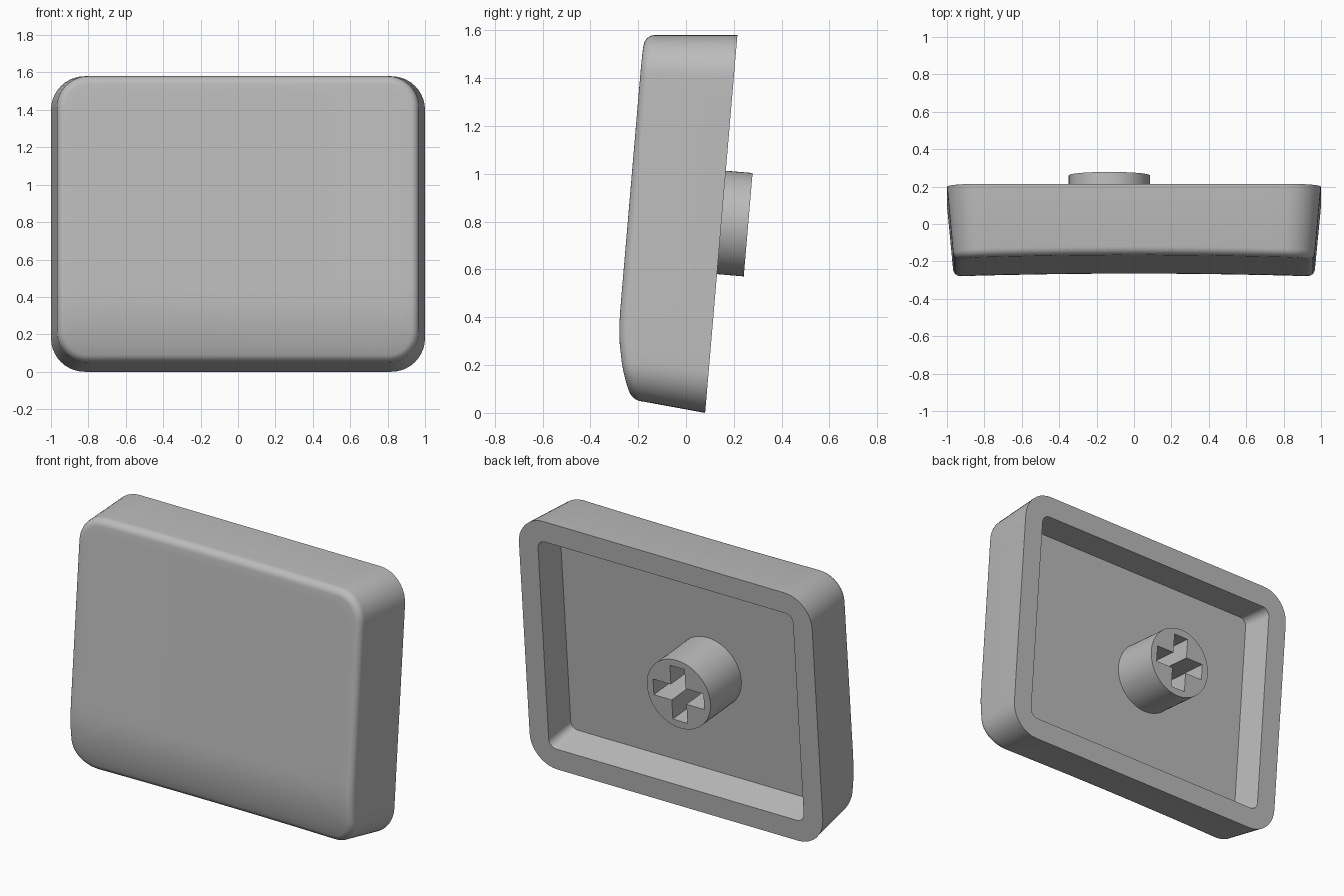
import bpy, bmesh, math
from mathutils import Matrix, Vector

if "Cube" in bpy.data.objects:
    bpy.data.objects.remove(bpy.data.objects["Cube"])

SLOPE = 0.0854                      # backward lean of the cap
LEAN = math.atan(SLOPE)
FILLET = 0.042

grey = bpy.data.materials.new("light_grey")
grey.diffuse_color = (0.5, 0.5, 0.5, 1)
grey.use_nodes = True
grey.node_tree.nodes["Principled BSDF"].inputs["Base Color"].default_value = grey.diffuse_color


def back_y(x, z):
    return 0.08 + SLOPE * z


def floor_y(x, z):
    return back_y(x, z) - 0.19


def front_y(x, z):
    """Leaning face, rolled back near the bottom and dished across the width."""
    y = -0.312 + SLOPE * z
    if z < 0.42:
        y += 0.58 * (0.42 - z) ** 2
    return y + 0.014 * max(0, 1 - (x / 0.93) ** 2)


def outline(w, z0, z1, r, corner=10, side=16):
    """Rounded rectangle as (x, z) points, with subdivided straight sides."""
    centres = [(w - r, z1 - r), (-w + r, z1 - r), (-w + r, z0 + r), (w - r, z0 + r)]
    pts = []
    for q, (cx, cz) in enumerate(centres):
        for i in range(corner + 1):
            a = math.pi / 2 * (q + i / corner)
            pts.append((cx + r * math.cos(a), cz + r * math.sin(a)))
        a = math.pi / 2 * (q + 1)
        nx, nz = centres[(q + 1) % 4]
        end = (nx + r * math.cos(a), nz + r * math.sin(a))
        start = pts[-1]
        for i in range(1, side):
            t = i / side
            pts.append((start[0] + (end[0] - start[0]) * t, start[1] + (end[1] - start[1]) * t))
    return pts


def finish(obj):
    obj.data.materials.clear()
    obj.data.materials.append(grey)
    bpy.ops.object.select_all(action='DESELECT')
    obj.select_set(True)
    bpy.context.view_layer.objects.active = obj
    bpy.ops.object.shade_smooth_by_angle(angle=math.radians(30))


def add_object(name, bm):
    bmesh.ops.recalc_face_normals(bm, faces=bm.faces)
    mesh = bpy.data.meshes.new(name)
    bm.to_mesh(mesh)
    bm.free()
    obj = bpy.data.objects.new(name, mesh)
    bpy.context.collection.objects.link(obj)
    return obj


# Cap shell: cavity floor, rim, outer wall, rounded edge, dished face
bm = bmesh.new()
rings = []


def ring(pts, height):
    rings.append([bm.verts.new((x, height(x, z), z)) for x, z in pts])


ring(outline(0.85, 0.18, 1.455, 0.045), floor_y)
ring(outline(0.87, 0.13, 1.45, 0.05), back_y)
ring(outline(1.0, 0.0, 1.58, 0.18), back_y)
for k in range(7):
    t = math.pi / 2 * k / 6
    d = FILLET * (1 - math.cos(t))
    lift = FILLET * (1 - math.sin(t))
    ring(outline(0.968 - d, 0.048 + d, 1.58 - d, 0.165 - d),
         lambda x, z: front_y(x, z) + lift)
edge = outline(0.968 - FILLET, 0.048 + FILLET, 1.58 - FILLET, 0.165 - FILLET)
mid = 0.814
for k in range(1, 16):
    s = 1 - k / 16
    ring([(x * s, mid + (z - mid) * s) for x, z in edge], front_y)
for a, b in zip(rings, rings[1:]):
    for i in range(len(a)):
        j = (i + 1) % len(a)
        bm.faces.new((a[i], a[j], b[j], b[i]))
bm.faces.new(rings[0])
tip = bm.verts.new((0, front_y(0, mid), mid))
last = rings[-1]
for i in range(len(last)):
    bm.faces.new((last[i], last[(i + 1) % len(last)], tip))
finish(add_object("cap_shell", bm))

# Mounting stem: cylinder square to the back, with a cross-shaped socket
END = Vector((-0.132, 0.26, 0.787))
LENGTH = 0.31
pose = Matrix.Translation(END) @ Matrix.Rotation(-(math.pi / 2 + LEAN), 4, 'X')

bm = bmesh.new()
bmesh.ops.create_cone(bm, cap_ends=True, segments=64, radius1=0.217, radius2=0.217,
                      depth=LENGTH, matrix=pose @ Matrix.Translation((0, 0, -LENGTH / 2)))
stem = add_object("mounting_stem", bm)

# Cross cutter, extruded from a twelve-point profile
A, B = 0.172, 0.05
quarter = [(A, -B), (A, B), (B, B)]
bm = bmesh.new()
verts = []
for q in range(4):
    c, s = round(math.cos(q * math.pi / 2)), round(math.sin(q * math.pi / 2))
    verts += [bm.verts.new((x * c - y * s, x * s + y * c, -0.28)) for x, y in quarter]
face = bm.faces.new(verts)
top = bmesh.ops.extrude_face_region(bm, geom=[face])["geom"]
bmesh.ops.translate(bm, vec=(0, 0, 0.4), verts=[v for v in top if isinstance(v, bmesh.types.BMVert)])
bmesh.ops.transform(bm, matrix=pose, verts=bm.verts)
cutter = add_object("socket_cutter", bm)
cutter.hide_render = True

cut = stem.modifiers.new("socket", 'BOOLEAN')
cut.operation = 'DIFFERENCE'
cut.solver = 'EXACT'
cut.object = cutter
bpy.context.view_layer.objects.active = stem
bpy.ops.object.modifier_apply(modifier=cut.name)
bpy.data.objects.remove(cutter)
finish(stem)
